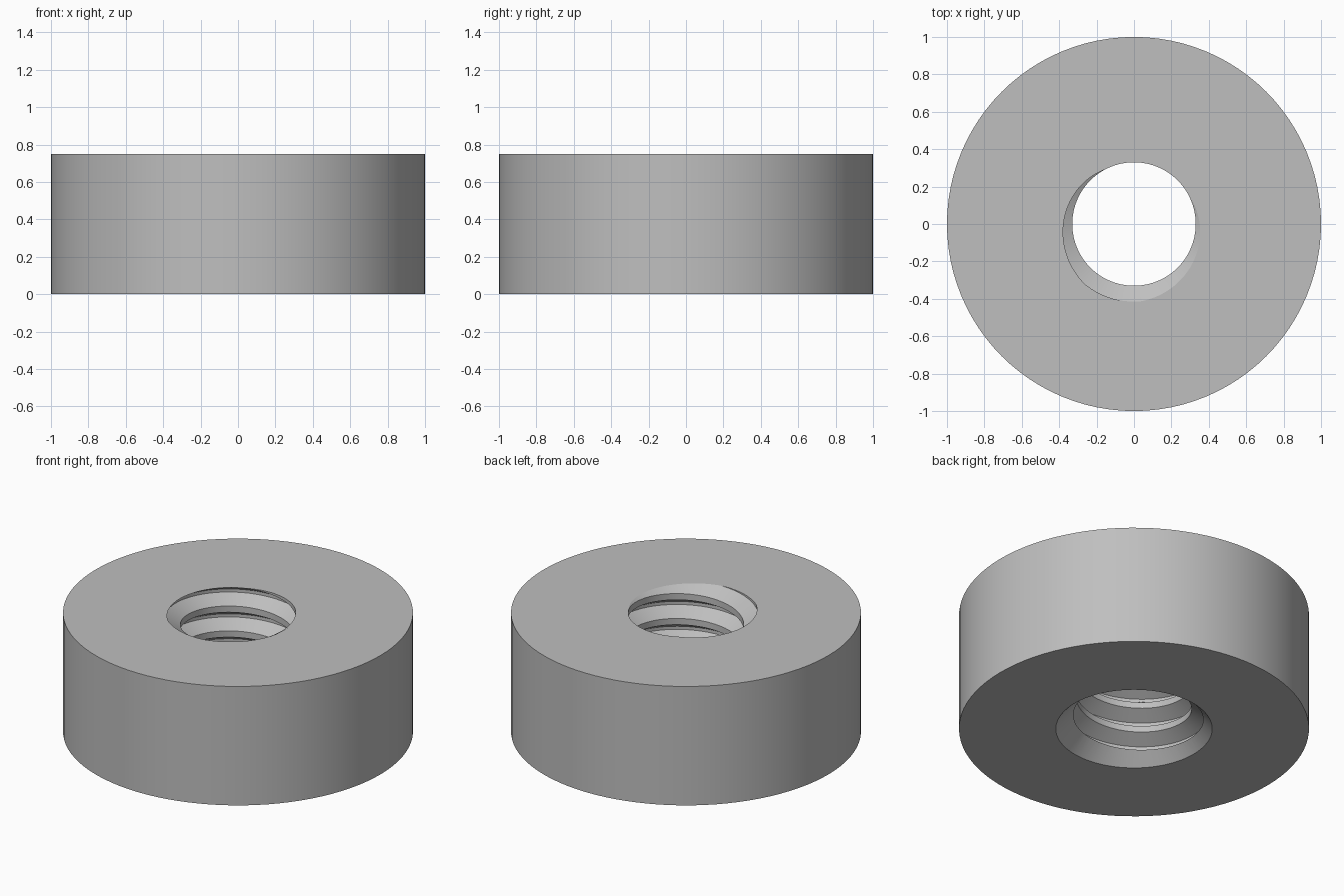
import bpy, bmesh, math

HEIGHT, RADIUS = 0.75, 1.0
MINOR, MAJOR, PITCH = 0.33, 0.415, 0.157
ROOT_ANGLE = 253 / 360          # where the groove root meets the top face, in turns
SEGMENTS = 96

old = bpy.data.objects.get("Cube")
if old:
    bpy.data.objects.remove(old, do_unlink=True)

steel = bpy.data.materials.new("plain_grey")
steel.use_nodes = True
grey = (0.52, 0.52, 0.52, 1)
steel.diffuse_color = grey
steel.node_tree.nodes["Principled BSDF"].inputs["Base Color"].default_value = grey


def add_object(name, bm):
    bmesh.ops.recalc_face_normals(bm, faces=bm.faces)
    mesh = bpy.data.meshes.new(name)
    bm.to_mesh(mesh)
    bm.free()
    obj = bpy.data.objects.new(name, mesh)
    bpy.context.collection.objects.link(obj)
    return obj


def cone(name, r_bottom, r_top, z_bottom, z_top):
    bm = bmesh.new()
    bmesh.ops.create_cone(bm, cap_ends=True, segments=SEGMENTS, radius1=r_bottom,
                          radius2=r_top, depth=z_top - z_bottom)
    bmesh.ops.translate(bm, verts=bm.verts, vec=(0, 0, (z_bottom + z_top) / 2))
    return add_object(name, bm)


def threaded_rod(name):
    """Closed right-hand screw; each turn has a flat crest, two flanks and a flat root."""
    profile = [(-3 / 8, MINOR), (-1 / 16, MAJOR), (1 / 16, MAJOR), (3 / 8, MINOR)]
    rows = [(turn + offset, r) for turn in range(-8, 4) for offset, r in profile]
    step = len(profile)
    bm = bmesh.new()
    grid = []
    for i in range(SEGMENTS):
        a = math.tau * i / SEGMENTS
        grid.append([bm.verts.new((r * math.cos(a), r * math.sin(a),
                                   HEIGHT + PITCH * (t + i / SEGMENTS - ROOT_ANGLE)))
                     for t, r in rows])
    for i in range(SEGMENTS):
        # the last column joins the first one a full turn higher
        last = i == SEGMENTS - 1
        a, b = grid[i], grid[0][step:] if last else grid[i + 1]
        for j in range(len(b) - 1):
            bm.faces.new((a[j], b[j], b[j + 1], a[j + 1]))
    # close both ends with fans
    middle = HEIGHT / 2
    low = bm.verts.new((0, 0, min(v.co.z for v in bm.verts) - PITCH))
    high = bm.verts.new((0, 0, max(v.co.z for v in bm.verts) + PITCH))
    for e in [e for e in bm.edges if e.is_boundary]:
        bm.faces.new((*e.verts, low if e.verts[0].co.z < middle else high))
    bmesh.ops.delete(bm, geom=[v for v in bm.verts if not v.link_faces], context='VERTS')
    return add_object(name, bm)


# Round body with a threaded bore and a countersunk underside
nut = cone("threaded_round_nut", RADIUS, RADIUS, 0, HEIGHT)
cutters = [threaded_rod("thread_cutter"),
           cone("countersink_cutter", 0.547, 0.247, -0.1, 0.2)]
for cutter in cutters:
    cutter.hide_render = True
    mod = nut.modifiers.new(cutter.name, 'BOOLEAN')
    mod.operation = 'DIFFERENCE'
    mod.solver = 'EXACT'
    mod.object = cutter

# Bake the cuts and drop the cutters
bpy.context.view_layer.update()
baked = bpy.data.meshes.new_from_object(
    nut.evaluated_get(bpy.context.evaluated_depsgraph_get()))
nut.modifiers.clear()
nut.data = baked
for cutter in cutters:
    bpy.data.objects.remove(cutter, do_unlink=True)
nut.data.materials.clear()
nut.data.materials.append(steel)

bpy.ops.object.select_all(action='DESELECT')
nut.select_set(True)
bpy.context.view_layer.objects.active = nut
bpy.ops.object.shade_smooth_by_angle(angle=math.radians(25))
